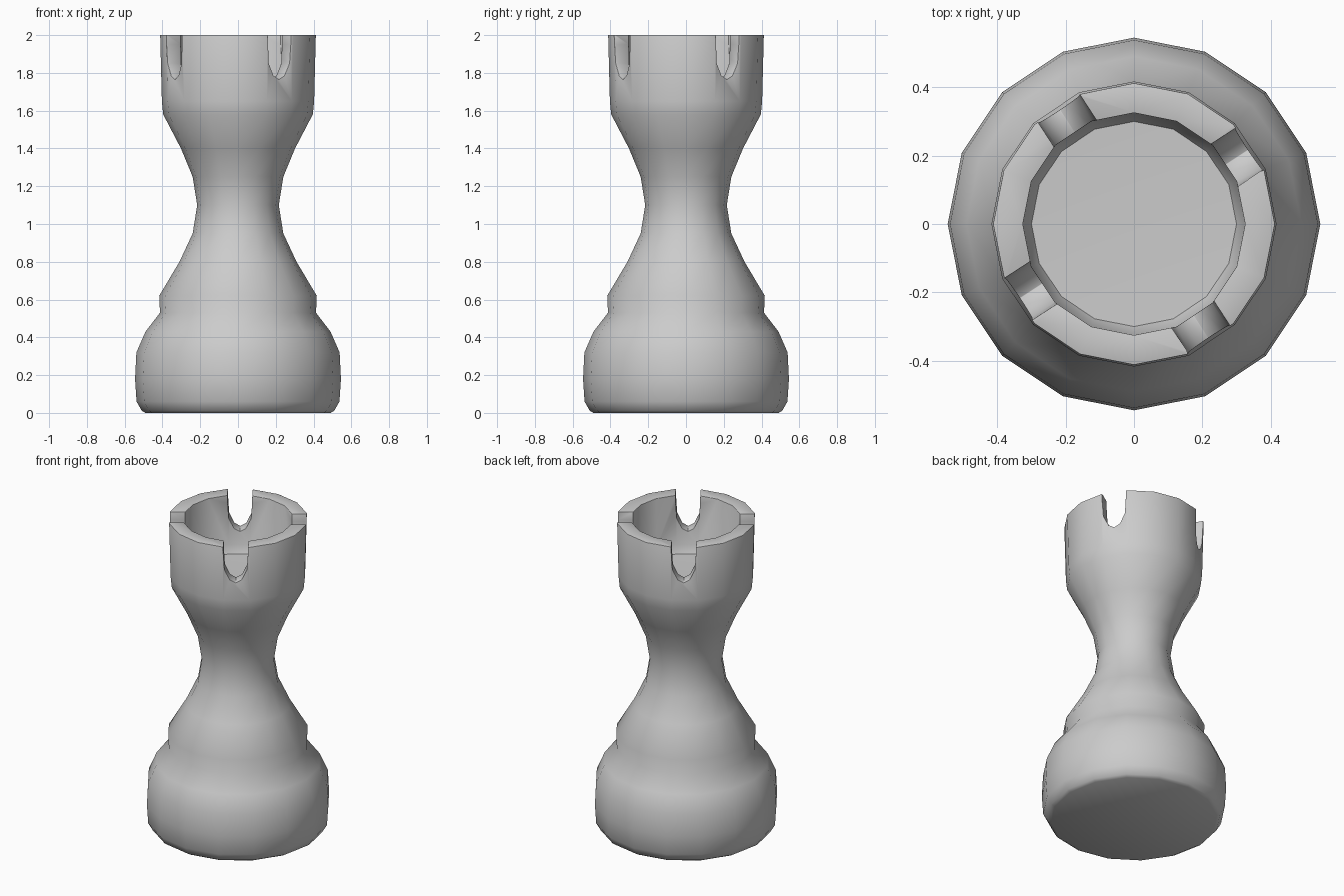
import bpy, bmesh, math
from mathutils import Matrix, Vector

if "Cube" in bpy.data.objects:
    bpy.data.objects.remove(bpy.data.objects["Cube"])

SIDES = 16

stone = bpy.data.materials.new("grey stone")
stone.diffuse_color = (0.6, 0.6, 0.6, 1)
stone.use_nodes = True
stone.node_tree.nodes["Principled BSDF"].inputs["Base Color"].default_value = stone.diffuse_color

# Closed profile (radius, height): foot, collar, waist, cup wall, cup floor
PROFILE = [
    (0, 0), (0.49, 0), (0.51, 0.012), (0.537, 0.06), (0.545, 0.18), (0.538, 0.32),
    (0.49, 0.43), (0.413, 0.53), (0.417, 0.62), (0.31, 0.80), (0.24, 0.95),
    (0.216, 1.10), (0.24, 1.25), (0.302, 1.40), (0.396, 1.58), (0.403, 1.65),
    (0.412, 2.0), (0.325, 2.0), (0.325, 1.68), (0.30, 1.63), (0, 1.62),
]


def make_object(name, bm):
    bmesh.ops.recalc_face_normals(bm, faces=bm.faces)
    mesh = bpy.data.meshes.new(name)
    bm.to_mesh(mesh)
    bm.free()
    mesh.materials.append(stone)
    obj = bpy.data.objects.new(name, mesh)
    bpy.context.collection.objects.link(obj)
    return obj


# Turned tower body
bm = bmesh.new()
verts = [bm.verts.new((r, 0, z)) for r, z in PROFILE]
edges = [bm.edges.new(p) for p in zip(verts, verts[1:])]
bmesh.ops.spin(bm, geom=verts + edges, cent=(0, 0, 0), axis=(0, 0, 1),
               angle=math.tau, steps=SIDES, use_duplicate=False)
bmesh.ops.remove_doubles(bm, verts=bm.verts, dist=1e-4)
tower = make_object("rook_tower", bm)

# Four U-shaped notch cutters through the wall
half = 0.066
outline = [(-half - 0.012, 2.2), (-half - 0.006, 1.95), (-half, 1.85), (-0.035, 1.785), (0, 1.765),
           (0.035, 1.785), (half, 1.85), (half + 0.006, 1.95), (half + 0.012, 2.2)]
bm = bmesh.new()
for i in range(4):
    turn = Matrix.Rotation(math.radians(33 + 90 * i), 4, 'Z')
    face = bm.faces.new([bm.verts.new(turn @ Vector((0.2, y, z))) for y, z in outline])
    new = bmesh.ops.extrude_face_region(bm, geom=[face])["geom"]
    bmesh.ops.translate(bm, vec=turn @ Vector((0.4, 0, 0)),
                        verts=[g for g in new if isinstance(g, bmesh.types.BMVert)])
cutter = make_object("notch_cutter", bm)
cutter.hide_render = True

cut = tower.modifiers.new("notches", 'BOOLEAN')
cut.object = cutter
cut.operation = 'DIFFERENCE'
cut.solver = 'EXACT'
bpy.context.view_layer.objects.active = tower
tower.select_set(True)
cutter.select_set(False)
bpy.ops.object.modifier_apply(modifier=cut.name)
bpy.data.objects.remove(cutter)

# Soften the battlement edges
bm = bmesh.new()
bm.from_mesh(tower.data)
bmesh.ops.remove_doubles(bm, verts=bm.verts, dist=0.002)
rim = [e for e in bm.edges if len(e.link_faces) == 2
       and min(v.co.z for v in e.verts) > 1.72 and e.calc_face_angle() > math.radians(50)]
bmesh.ops.bevel(bm, geom=rim, offset=0.02, segments=2, profile=0.5,
                affect='EDGES', clamp_overlap=True)
bm.to_mesh(tower.data)
bm.free()

bpy.ops.object.shade_smooth_by_angle(angle=math.radians(60))
